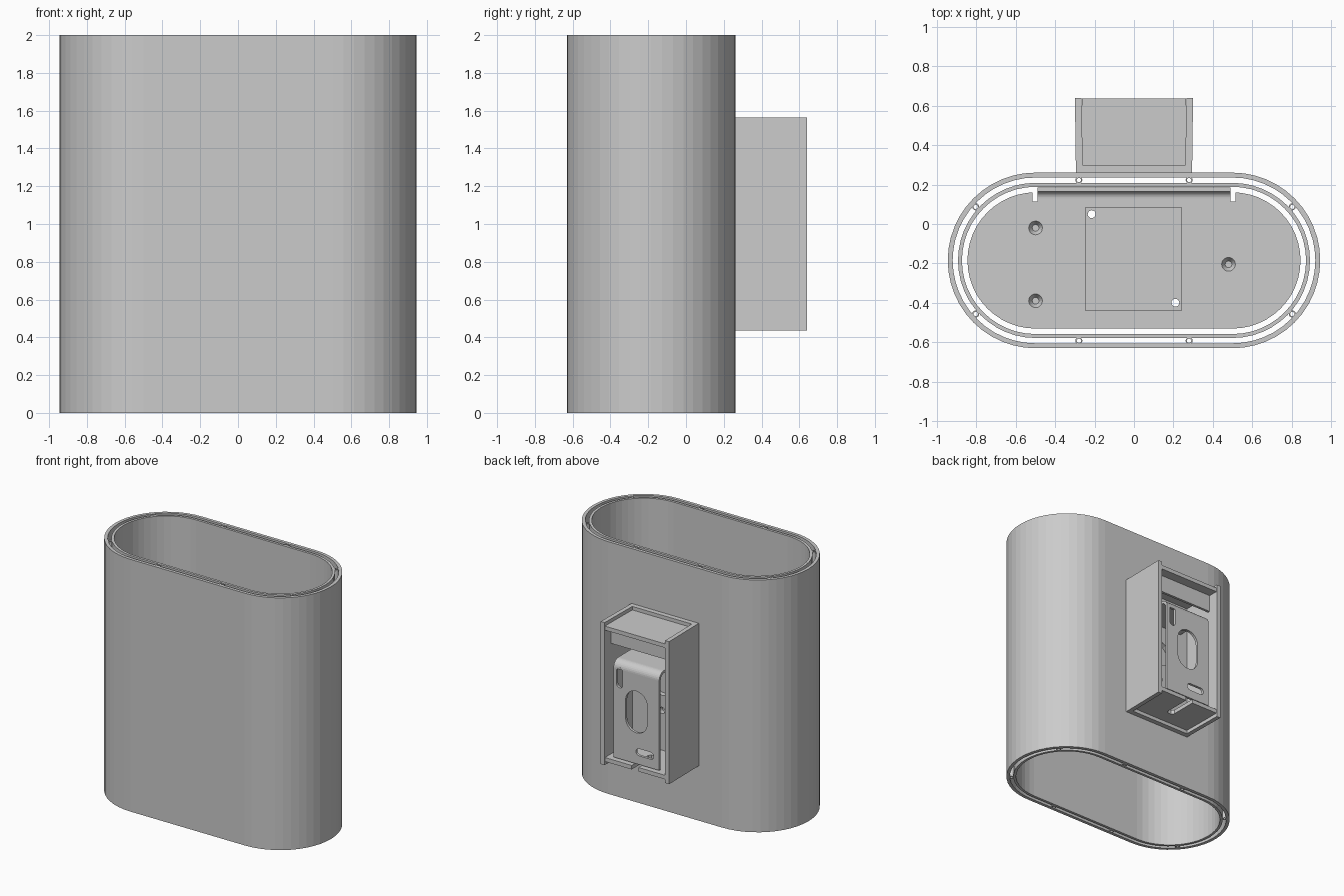
import bpy, bmesh
from math import cos, sin, pi
from mathutils import Matrix

cube = bpy.data.objects.get("Cube")
if cube:
    bpy.data.objects.remove(cube)

grey = bpy.data.materials.new("plain grey")
grey.use_nodes = True
grey.diffuse_color = (0.6, 0.6, 0.6, 1)
grey.node_tree.nodes["Principled BSDF"].inputs["Base Color"].default_value = (0.6, 0.6, 0.6, 1)

CY = -0.185      # centre line of the body
STRAIGHT = 0.5   # half length of its straight sides

# Local outline axes mapped to the world for each extrusion direction
FRAMES = {
    "z": Matrix.Identity(4),
    "y": Matrix(((1, 0, 0, 0), (0, 0, -1, 0), (0, 1, 0, 0), (0, 0, 0, 1))),
    "x": Matrix(((0, 0, 1, 0), (1, 0, 0, 0), (0, 1, 0, 0), (0, 0, 0, 1))),
}


def extrude(name, loops, lo, hi, axis="z"):
    """Extrude an outline (first loop) with holes (other loops) along an axis."""
    curve = bpy.data.curves.new(name, "CURVE")
    curve.dimensions = "2D"
    curve.fill_mode = "BOTH"
    curve.extrude = (hi - lo) / 2
    for loop in loops:
        spline = curve.splines.new("POLY")
        spline.points.add(len(loop) - 1)
        for point, (a, b) in zip(spline.points, loop):
            point.co = (a, b, 0, 1)
        spline.use_cyclic_u = True
    temp = bpy.data.objects.new(name + " outline", curve)
    bpy.context.collection.objects.link(temp)
    graph = bpy.context.evaluated_depsgraph_get()
    mesh = bpy.data.meshes.new_from_object(temp.evaluated_get(graph))
    bpy.data.objects.remove(temp)
    mesh.transform(FRAMES[axis])
    mid = (lo + hi) / 2
    mesh.transform(Matrix.Translation([mid if axis == k else 0 for k in "xyz"]))
    return finish(name, mesh)


def finish(name, mesh):
    bm = bmesh.new()
    bm.from_mesh(mesh)
    bmesh.ops.remove_doubles(bm, verts=bm.verts, dist=0.0001)
    bmesh.ops.recalc_face_normals(bm, faces=bm.faces)
    for face in bm.faces:
        face.smooth = False
    bm.to_mesh(mesh)
    bm.free()
    mesh.materials.clear()
    mesh.materials.append(grey)
    obj = bpy.data.objects.new(name, mesh)
    bpy.context.collection.objects.link(obj)
    return obj


def rect(x0, x1, y0, y1):
    return [(x0, y0), (x1, y0), (x1, y1), (x0, y1)]


def circle(x, y, r, n=20):
    return [(x + r * cos(2 * pi * i / n), y + r * sin(2 * pi * i / n)) for i in range(n)]


def stadium(x, y, half, r, n=24, upright=False):
    pts = []
    for side in (1, -1):
        for i in range(n + 1):
            a = pi * i / n - pi / 2
            pts.append((side * (half + r * cos(a)), side * r * sin(a)))
    if upright:
        pts = [(-b, a) for a, b in pts]
    return [(x + a, y + b) for a, b in pts]


# Double walled body, open at both ends
for name, outer, inner in (("outer_shell", 0.446, 0.421), ("inner_shell", 0.394, 0.374)):
    extrude(name, [stadium(0, CY, STRAIGHT, outer), stadium(0, CY, STRAIGHT, inner)], 0, 2)

# Hollow posts joining the two walls
GAP = 0.408
for sx in (-1, 1):
    for sy in (-1, 1):
        spots = ((0.28, GAP), (STRAIGHT + GAP * cos(0.73), GAP * sin(0.73)))
        for x, y in spots:
            px, py = sx * x, CY + sy * y
            extrude("wall_post", [circle(px, py, 0.018, 12), circle(px, py, 0.011, 12)], 0, 2)

# Inner tray with two relief notches beside its folded tab
PLATE_R, FOLD_Y = 0.346, 0.13
outline = []
for i in range(25):
    a = -pi / 2 + pi * i / 24
    outline.append((STRAIGHT + PLATE_R * cos(a), CY + PLATE_R * sin(a)))
outline += [(0.515, 0.16), (0.515, 0.115), (0.49, 0.115), (0.49, FOLD_Y)]
outline += [(-x, y) for x, y in reversed(outline)]
sinks = [(-0.5, -0.02), (-0.5, -0.39), (0.48, -0.205)]
pins = [circle(-0.215, 0.05, 0.02), circle(0.21, -0.4, 0.02)]
extrude("tray", [outline] + [circle(x, y, 0.035) for x, y in sinks] + pins, 0.98, 1.0)
extrude("light_board", [rect(-0.25, 0.245, -0.44, 0.085)] + pins, 1.0, 1.008)

# Sunken screw seats
for x, y in sinks:
    bm = bmesh.new()
    bmesh.ops.create_cone(bm, segments=20, radius1=0.017, radius2=0.035, depth=0.03,
                          cap_ends=True, matrix=Matrix.Translation((x, y, 0.984)))
    top = [f for f in bm.faces if f.normal.z > 0.9]
    bmesh.ops.delete(bm, geom=top, context="FACES_ONLY")
    seat_mesh = bpy.data.meshes.new("screw_seat")
    bm.to_mesh(seat_mesh)
    bm.free()
    finish("screw_seat", seat_mesh)


def bend(cy, cz, r, start, n=8):
    """Quarter arc in the y-z plane."""
    return [(cy + r * cos(start + pi / 2 * i / n), cz + r * sin(start + pi / 2 * i / n))
            for i in range(n + 1)]


# Tab folded upward against the inner wall
outer_arc = bend(FOLD_Y, 1.036, 0.056, -pi / 2)
inner_arc = bend(FOLD_Y, 1.036, 0.036, -pi / 2)
extrude("tray_tab", [outer_arc + [(0.186, 1.2), (0.166, 1.2)] + inner_arc[::-1]],
        -0.49, 0.49, "x")

# Wall box: slightly flared sides around recessed end panels
Z0, Z1 = 0.435, 1.565
for sx, name in ((1, "box_left_side"), (-1, "box_right_side")):
    side = [(0.295, 0.256), (0.3, 0.64), (0.266, 0.64), (0.26, 0.256)]
    extrude(name, [[(sx * x, y) for x, y in side]], Z0, Z1)
extrude("box_inner_wall", [rect(-0.262, 0.262, Z0, Z1), circle(0, 1.03, 0.1), circle(0, 0.81, 0.025)],
        0.256, 0.3, "y")
extrude("box_top_panel", [rect(-0.264, 0.264, 0.295, 0.638)], 1.505, 1.537)
notch = [(-0.264, 0.295), (0.264, 0.295), (0.264, 0.638), (0.03, 0.638), (0.03, 0.43),
         (0.015, 0.41), (-0.015, 0.41), (-0.03, 0.43), (-0.03, 0.638), (-0.264, 0.638)]
extrude("box_bottom_panel", [notch], 0.463, 0.495)
extrude("box_top_lip", [rect(-0.264, 0.264, 1.37, 1.51)], 0.54, 0.56, "y")

# Mounting bracket with slots and a rounded top fold
extrude("bracket_face", [
    rect(-0.2, 0.2, 0.51, 1.22),
    stadium(0, 0.92, 0.07, 0.095, 12, upright=True),
    stadium(0.147, 1.153, 0.055, 0.026, 8, upright=True),
    stadium(-0.074, 0.607, 0.05, 0.028, 8),
], 0.602, 0.622, "y")
fold_out = bend(0.562, 1.22, 0.06, 0)
fold_in = bend(0.562, 1.22, 0.04, 0)
extrude("bracket_top", [fold_out + [(0.3, 1.28), (0.3, 1.26)] + fold_in[::-1]], -0.2, 0.2, "x")
